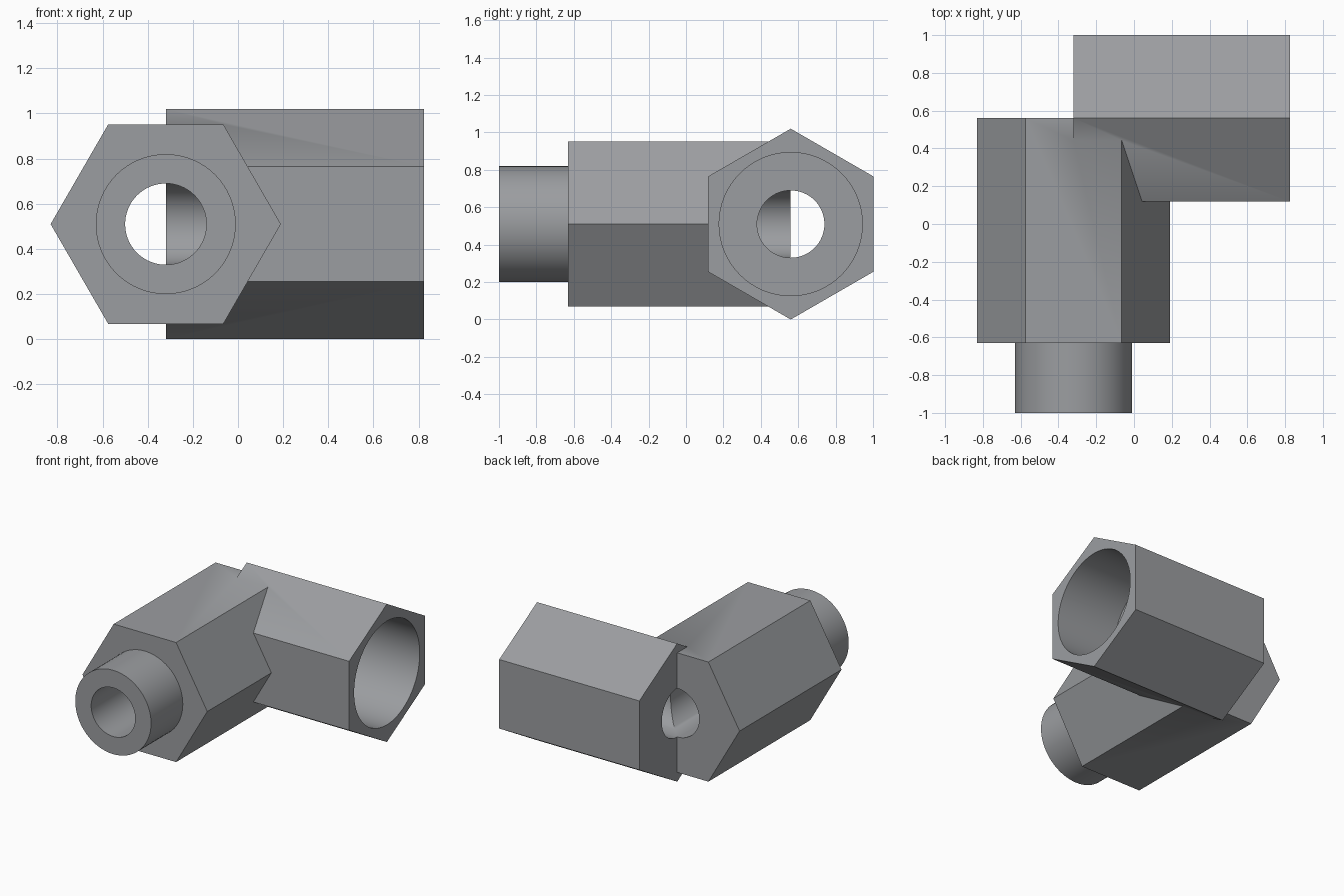
import bpy, bmesh, math

if "Cube" in bpy.data.objects:
    bpy.data.objects.remove(bpy.data.objects["Cube"])

CX, CY, CZ = -0.32, 0.56, 0.51   # where the two pipe axes cross

metal = bpy.data.materials.new("grey_metal")
metal.diffuse_color = (0.33, 0.34, 0.355, 1)
metal.use_nodes = True
metal.node_tree.nodes["Principled BSDF"].inputs["Base Color"].default_value = metal.diffuse_color


def prism(name, axis, start, end, radius, sides, turn=0.0):
    """Straight prism along x or y, centred on the matching pipe axis."""
    bm = bmesh.new()
    rings = []
    for p in (start, end):
        ring = []
        for i in range(sides):
            a = turn + math.tau * i / sides
            u, v = radius * math.cos(a), radius * math.sin(a)
            co = (CX + u, p, CZ + v) if axis == "y" else (p, CY + u, CZ + v)
            ring.append(bm.verts.new(co))
        rings.append(ring)
        bm.faces.new(ring)
    for i in range(sides):
        j = (i + 1) % sides
        bm.faces.new((rings[0][i], rings[0][j], rings[1][j], rings[1][i]))
    bmesh.ops.recalc_face_normals(bm, faces=bm.faces)
    mesh = bpy.data.meshes.new(name)
    bm.to_mesh(mesh)
    bm.free()
    mesh.materials.append(metal)
    ob = bpy.data.objects.new(name, mesh)
    bpy.context.collection.objects.link(ob)
    return ob


def combine(target, other, operation):
    mod = target.modifiers.new(operation, "BOOLEAN")
    mod.operation, mod.solver, mod.object = operation, "EXACT", other
    bpy.context.view_layer.objects.active = target
    bpy.ops.object.modifier_apply(modifier=mod.name)
    bpy.data.objects.remove(other)


# Two hexagonal arms meeting at a right angle, plus the round spigot
elbow = prism("elbow_fitting", "y", -0.63, CY, 0.51, 6)
combine(elbow, prism("socket_arm", "x", CX, 0.825, 0.51, 6, math.pi / 6), "UNION")
combine(elbow, prism("spigot", "y", -1.0, -0.5, 0.31, 64), "UNION")

# Bores through both arms, and the wide socket in the side arm
combine(elbow, prism("spigot_bore", "y", -1.1, CY + 0.001, 0.18, 64), "DIFFERENCE")
combine(elbow, prism("socket_bore", "x", CX - 0.001, 0.9, 0.18, 64), "DIFFERENCE")
combine(elbow, prism("socket_recess", "x", 0.325, 0.9, 0.383, 64), "DIFFERENCE")

bpy.ops.object.select_all(action="DESELECT")
elbow.select_set(True)
bpy.context.view_layer.objects.active = elbow
bpy.ops.object.shade_smooth_by_angle(angle=math.radians(30))
